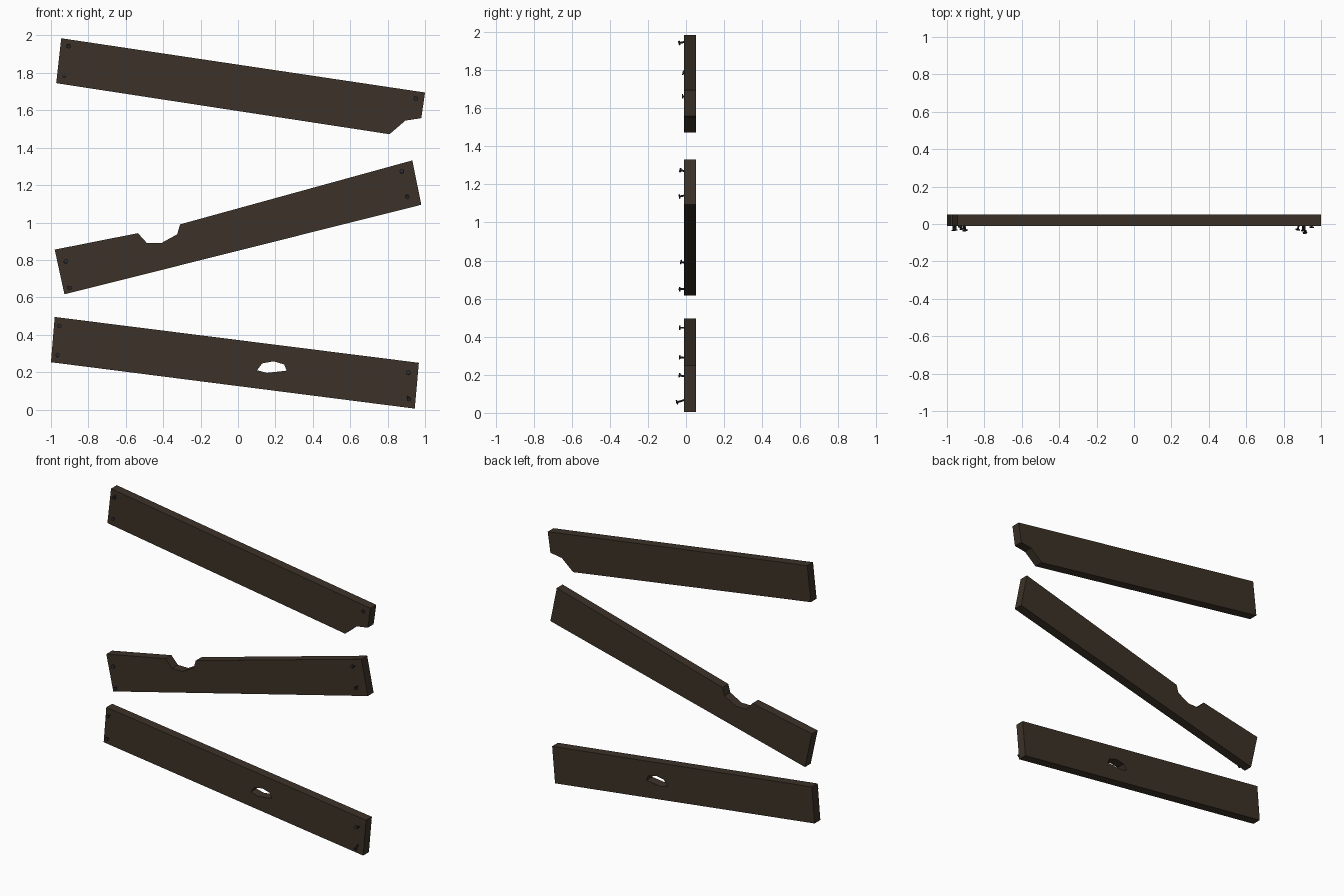
import bpy, bmesh
from mathutils import Vector, Matrix

if "Cube" in bpy.data.objects:
    bpy.data.objects.remove(bpy.data.objects["Cube"])


def material(name, rgb):
    m = bpy.data.materials.new(name)
    m.diffuse_color = (*rgb, 1.0)
    m.use_nodes = True
    m.node_tree.nodes["Principled BSDF"].inputs["Base Color"].default_value = m.diffuse_color
    return m


WOOD = material("dark brown wood", (0.045, 0.032, 0.021))
IRON = material("dark iron", (0.024, 0.024, 0.028))
FRONT, BACK = -0.01, 0.052


def finish(bm, name, mat):
    bmesh.ops.recalc_face_normals(bm, faces=bm.faces[:])
    mesh = bpy.data.meshes.new(name)
    bm.to_mesh(mesh)
    bm.free()
    mesh.materials.append(mat)
    obj = bpy.data.objects.new(name, mesh)
    bpy.context.collection.objects.link(obj)
    return obj


# Board: outline (and optional hole) in the xz plane, extruded in y
def plank(name, *loops):
    bm = bmesh.new()
    edges = []
    for loop in loops:
        vs = [bm.verts.new((x, FRONT, z)) for x, z in loop]
        edges += [bm.edges.new((vs[i - 1], vs[i])) for i in range(len(vs))]
    bmesh.ops.triangle_fill(bm, edges=edges, use_beauty=True, use_dissolve=False)
    ext = bmesh.ops.extrude_face_region(bm, geom=bm.faces[:])
    moved = [g for g in ext["geom"] if isinstance(g, bmesh.types.BMVert)]
    bmesh.ops.translate(bm, verts=moved, vec=(0, BACK - FRONT, 0))
    finish(bm, name, WOOD)


# Nail: thin shank with a flat head, driven in at a slight angle
def nail(name, x, z, y_head, tilt_x=0.0, tilt_z=0.0):
    bm = bmesh.new()
    axis = Vector((tilt_x, -1, tilt_z)).normalized()
    rot = axis.to_track_quat('Z', 'Y').to_matrix().to_4x4()
    tip = Vector((x, y_head, z))
    for radius, start, length in ((0.005, 0.004, 0.05), (0.012, 0.0, 0.006)):
        centre = tip - axis * (start + length / 2)
        bmesh.ops.create_cone(bm, cap_ends=True, segments=8, radius1=radius,
                              radius2=radius, depth=length,
                              matrix=Matrix.Translation(centre) @ rot)
    finish(bm, name, IRON)


# Three crooked boards
plank("top_plank",
      [(-0.945, 1.985), (1.0, 1.695), (0.98, 1.558), (0.895, 1.545),
       (0.81, 1.472), (-0.972, 1.745)])
plank("middle_plank",
      [(-0.98, 0.855), (-0.535, 0.943), (-0.487, 0.89), (-0.41, 0.89),
       (-0.325, 0.937), (-0.31, 0.99), (0.932, 1.332), (0.98, 1.095),
       (-0.928, 0.616)])
plank("bottom_plank",
      [(-0.98, 0.495), (0.967, 0.25), (0.945, 0.005), (-1.0, 0.253)],
      [(0.102, 0.21), (0.13, 0.247), (0.19, 0.258), (0.247, 0.241),
       (0.26, 0.208), (0.155, 0.196)])

# Nails in the board corners: x, z, head front y, tilt x, tilt z
NAILS = [
    (-0.905, 1.942, -0.038, 0.2, -0.2), (-0.93, 1.787, -0.018, 0, 0.2),
    (0.95, 1.662, -0.021, 0, -0.1),
    (0.875, 1.275, -0.033, -0.2, 0.2), (0.905, 1.136, -0.037, 0.1, -0.2),
    (-0.92, 0.793, -0.029, 0.1, 0.2), (-0.9, 0.65, -0.036, 0.2, 0),
    (-0.955, 0.447, -0.036, 0, 0), (-0.963, 0.292, -0.036, 0.1, 0.1),
    (0.91, 0.198, -0.038, -0.1, 0.2), (0.915, 0.055, -0.05, 0.2, -0.3),
]
for i, n in enumerate(NAILS, 1):
    nail(f"nail_{i}", *n)
